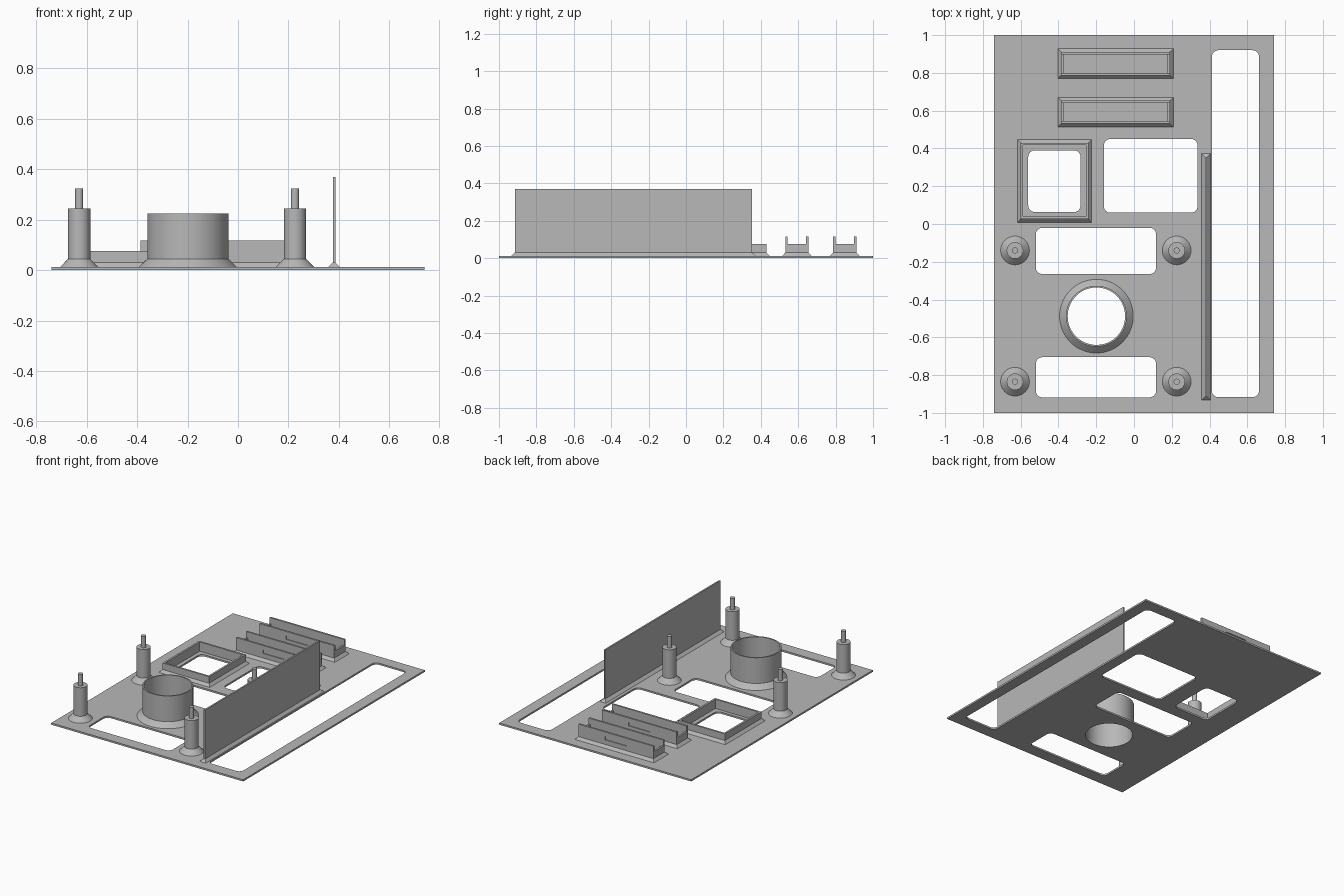
import bpy, bmesh, math

if "Cube" in bpy.data.objects:
    bpy.data.objects.remove(bpy.data.objects["Cube"], do_unlink=True)

grey = bpy.data.materials.new("plain_grey")
grey.use_nodes = True
colour = (0.48, 0.48, 0.48, 1)
grey.diffuse_color = colour
grey.node_tree.nodes["Principled BSDF"].inputs["Base Color"].default_value = colour

PLATE_TOP = 0.012


def make_object(name, bm, smooth=False):
    bmesh.ops.recalc_face_normals(bm, faces=bm.faces)
    mesh = bpy.data.meshes.new(name)
    bm.to_mesh(mesh)
    bm.free()
    mesh.materials.append(grey)
    ob = bpy.data.objects.new(name, mesh)
    bpy.context.collection.objects.link(ob)
    if smooth:
        bpy.ops.object.select_all(action='DESELECT')
        ob.select_set(True)
        bpy.context.view_layer.objects.active = ob
        bpy.ops.object.shade_smooth_by_angle(angle=math.radians(30))
    return ob


def loft(name, loops, ring=False, smooth=False):
    """Bridge point loops; cap the ends, or join last to first for a ring."""
    bm = bmesh.new()
    rows = [[bm.verts.new(p) for p in loop] for loop in loops]
    pairs = list(zip(rows, rows[1:]))
    if ring:
        pairs.append((rows[-1], rows[0]))
    else:
        bm.faces.new(rows[0])
        bm.faces.new(rows[-1])
    n = len(rows[0])
    for a, b in pairs:
        for i in range(n):
            j = (i + 1) % n
            bm.faces.new((a[i], a[j], b[j], b[i]))
    return make_object(name, bm, smooth)


def rect(x0, x1, y0, y1, z, inset=0):
    x0, x1, y0, y1 = x0 + inset, x1 - inset, y0 + inset, y1 - inset
    return [(x0, y0, z), (x1, y0, z), (x1, y1, z), (x0, y1, z)]


def circle(x, y, r, z, n=64):
    return [(x + r * math.cos(2 * math.pi * i / n),
             y + r * math.sin(2 * math.pi * i / n), z) for i in range(n)]


def rounded(x0, x1, y0, y1, z, r=0.035, steps=6):
    pts = []
    corners = [(x1 - r, y1 - r), (x0 + r, y1 - r), (x0 + r, y0 + r), (x1 - r, y0 + r)]
    for k, (cx, cy) in enumerate(corners):
        for s in range(steps + 1):
            a = math.pi / 2 * (k + s / steps)
            pts.append((cx + r * math.cos(a), cy + r * math.sin(a), z))
    return pts


def box(name, x0, x1, y0, y1, z0, z1):
    return loft(name, [rect(x0, x1, y0, y1, z0), rect(x0, x1, y0, y1, z1)])


def boolean(ob, tools, operation):
    """Apply each tool to the object, then discard the tool."""
    for tool in tools:
        mod = ob.modifiers.new("cut", 'BOOLEAN')
        mod.operation, mod.solver, mod.object = operation, 'EXACT', tool
        bpy.context.view_layer.objects.active = ob
        bpy.ops.object.modifier_apply(modifier=mod.name)
        bpy.data.objects.remove(tool, do_unlink=True)


# Base plate with rounded windows and a round opening
plate = box("base_plate", -0.74, 0.74, -1, 1, 0, PLATE_TOP)
windows = [(0.412, 0.662, -0.917, 0.92), (-0.16, 0.337, 0.06, 0.45),
           (-0.56, -0.283, 0.063, 0.39), (-0.52, 0.117, -0.265, -0.02),
           (-0.52, 0.117, -0.918, -0.705)]
cutters = [loft("window_cutter", [rounded(*w, -0.1), rounded(*w, 0.1)]) for w in windows]
TX, TY = -0.199, -0.488
cutters.append(loft("round_cutter", [circle(TX, TY, 0.152, -0.1), circle(TX, TY, 0.152, 0.1)]))
boolean(plate, cutters, 'DIFFERENCE')

# Open tube with a sloped foot
loft("round_tube", [circle(TX, TY, r, z) for r, z in
                    [(0.152, PLATE_TOP), (0.195, PLATE_TOP), (0.161, 0.045),
                     (0.161, 0.224), (0.152, 0.224)]], ring=True, smooth=True)

# Four mounting posts with locating pins
for side, x in (("right", -0.63), ("left", 0.226)):
    for end, y in (("back", -0.14), ("front", -0.835)):
        loft(f"{end}_{side}_post", [circle(x, y, r, z, 48) for r, z in
             [(0.076, PLATE_TOP), (0.044, 0.045), (0.044, 0.244),
              (0.016, 0.244), (0.016, 0.323)]], smooth=True)

# Tall divider wall with a sloped foot
wall = (0.376, 0.387)
loft("divider_wall", [rect(0.358, 0.404, -0.933, 0.373, PLATE_TOP),
                      rect(*wall, -0.915, 0.353, 0.03),
                      rect(*wall, -0.915, 0.353, 0.37)])


def footed_frame(name, area, top):
    """Hollow rectangular wall with a sloped foot around its outside."""
    foot, thick = 0.017, 0.013
    return loft(name, [rect(*area, PLATE_TOP), rect(*area, 0.03, foot),
                       rect(*area, top, foot), rect(*area, top, foot + thick),
                       rect(*area, PLATE_TOP, foot + thick)], ring=True)


# Square frame around a window
footed_frame("square_frame", (-0.617, -0.224, 0.009, 0.447), 0.076)

# Two long holders: low ends, high sides, shallow recess on each long side
for name, y0, y1 in (("front_holder", 0.514, 0.671), ("back_holder", 0.77, 0.928)):
    x0, x1 = -0.403, 0.208
    holder = footed_frame(name, (x0, x1, y0, y1), 0.076)
    a, b = y0 + 0.017, y1 - 0.017
    sides = [box("side", x0 + 0.017, x1 - 0.017, c, c + 0.013, 0.05, 0.117)
             for c in (a, b - 0.013)]
    boolean(holder, sides, 'UNION')
    recesses = [box("recess", -0.18, -0.015, c - 0.005, c + 0.005, 0.062, 0.086)
                for c in (a, b)]
    boolean(holder, recesses, 'DIFFERENCE')
